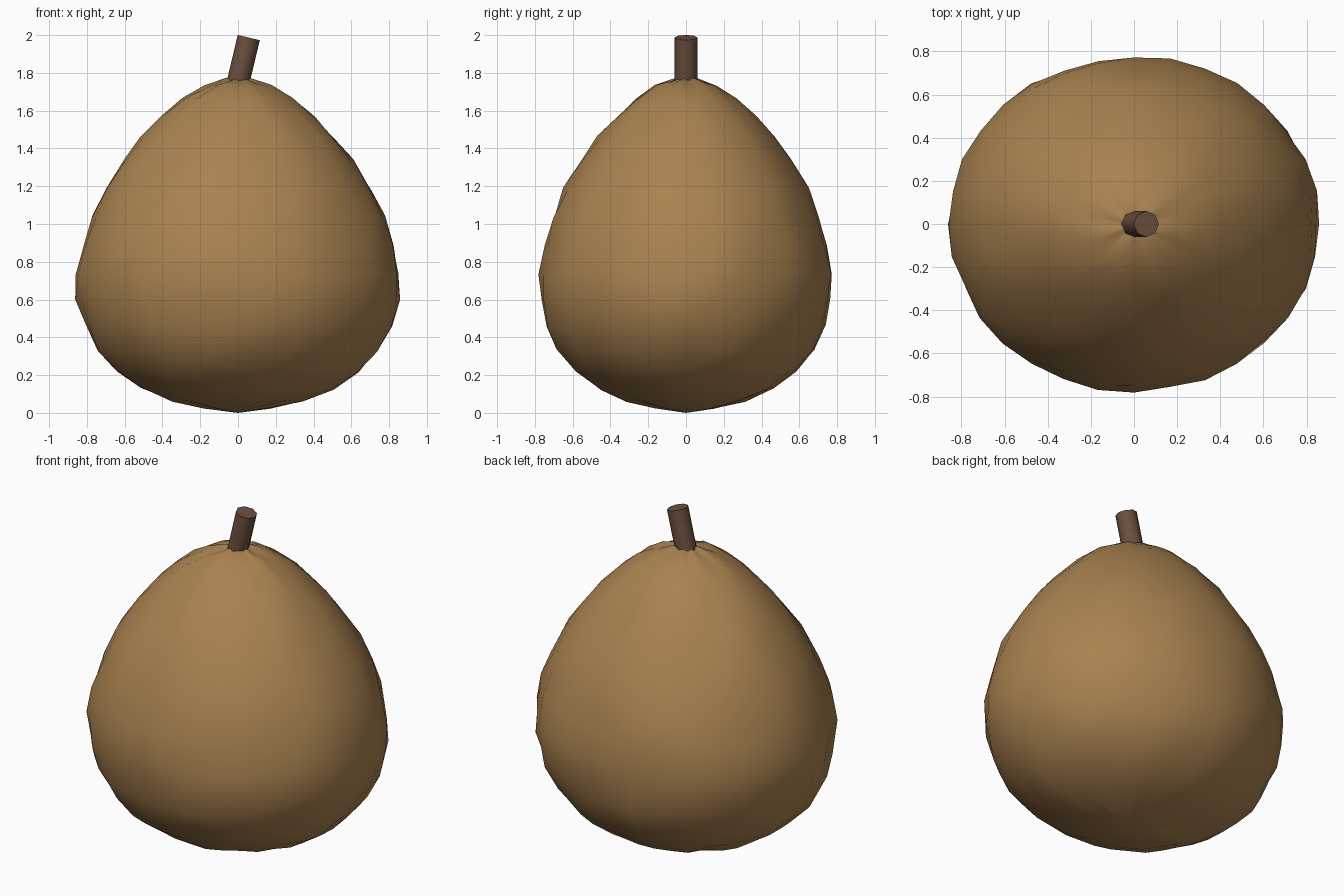
import bpy, bmesh, math, random
from mathutils import Vector, Matrix

random.seed(7)
if "Cube" in bpy.data.objects:
    bpy.data.objects.remove(bpy.data.objects["Cube"], do_unlink=True)


def material(name, rgb):
    m = bpy.data.materials.new(name)
    m.use_nodes = True
    m.diffuse_color = (*rgb, 1)
    m.node_tree.nodes["Principled BSDF"].inputs["Base Color"].default_value = (*rgb, 1)
    return m


def finish(bm, name, mat, angle):
    bmesh.ops.recalc_face_normals(bm, faces=bm.faces)
    mesh = bpy.data.meshes.new(name)
    bm.to_mesh(mesh)
    bm.free()
    mesh.materials.append(mat)
    ob = bpy.data.objects.new(name, mesh)
    bpy.context.collection.objects.link(ob)
    bpy.ops.object.select_all(action="DESELECT")
    ob.select_set(True)
    bpy.context.view_layer.objects.active = ob
    bpy.ops.object.shade_smooth_by_angle(angle=math.radians(angle))
    return ob


skin = material("golden brown skin", (0.40, 0.225, 0.08))
bark = material("dark brown stem", (0.15, 0.08, 0.05))

# Fruit body: lathed rings of (half width, height), slightly flattened and lumpy
PROFILE = [(0.18, 0.03), (0.35, 0.065), (0.51, 0.13), (0.645, 0.22),
           (0.745, 0.33), (0.815, 0.46), (0.85, 0.60), (0.855, 0.74),
           (0.825, 0.89), (0.775, 1.04), (0.705, 1.19), (0.605, 1.34),
           (0.51, 1.46), (0.405, 1.57), (0.295, 1.66), (0.18, 1.73), (0.07, 1.765)]
SEGMENTS = 32
DEPTH = 0.91
bm = bmesh.new()
rings = []
for radius, height in PROFILE:
    ring = []
    for i in range(SEGMENTS):
        a = math.tau * i / SEGMENTS
        r = radius * random.uniform(0.985, 1.015)
        z = height + random.uniform(-0.008, 0.008)
        ring.append(bm.verts.new((r * math.cos(a), r * DEPTH * math.sin(a), z)))
    rings.append(ring)
base = bm.verts.new((0, 0, 0))
crown = bm.verts.new((0, 0, 1.765))
for i in range(SEGMENTS):
    j = (i + 1) % SEGMENTS
    bm.faces.new((base, rings[0][j], rings[0][i]))
    bm.faces.new((crown, rings[-1][i], rings[-1][j]))
    for low, high in zip(rings, rings[1:]):
        bm.faces.new((low[i], low[j], high[j], high[i]))
finish(bm, "fruit_body", skin, 60)

# Stem: short leaning eight-sided peg
LEAN = math.radians(13.4)
LENGTH = 0.30
axis = Vector((math.sin(LEAN), 0, math.cos(LEAN)))
centre = Vector((0.057, 0, 1.987)) - axis * LENGTH / 2
bm = bmesh.new()
bmesh.ops.create_cone(bm, cap_ends=True, segments=8, radius1=0.06, radius2=0.06, depth=LENGTH,
                      matrix=Matrix.Translation(centre) @ Matrix.Rotation(LEAN, 4, "Y"))
finish(bm, "stem", bark, 50)
